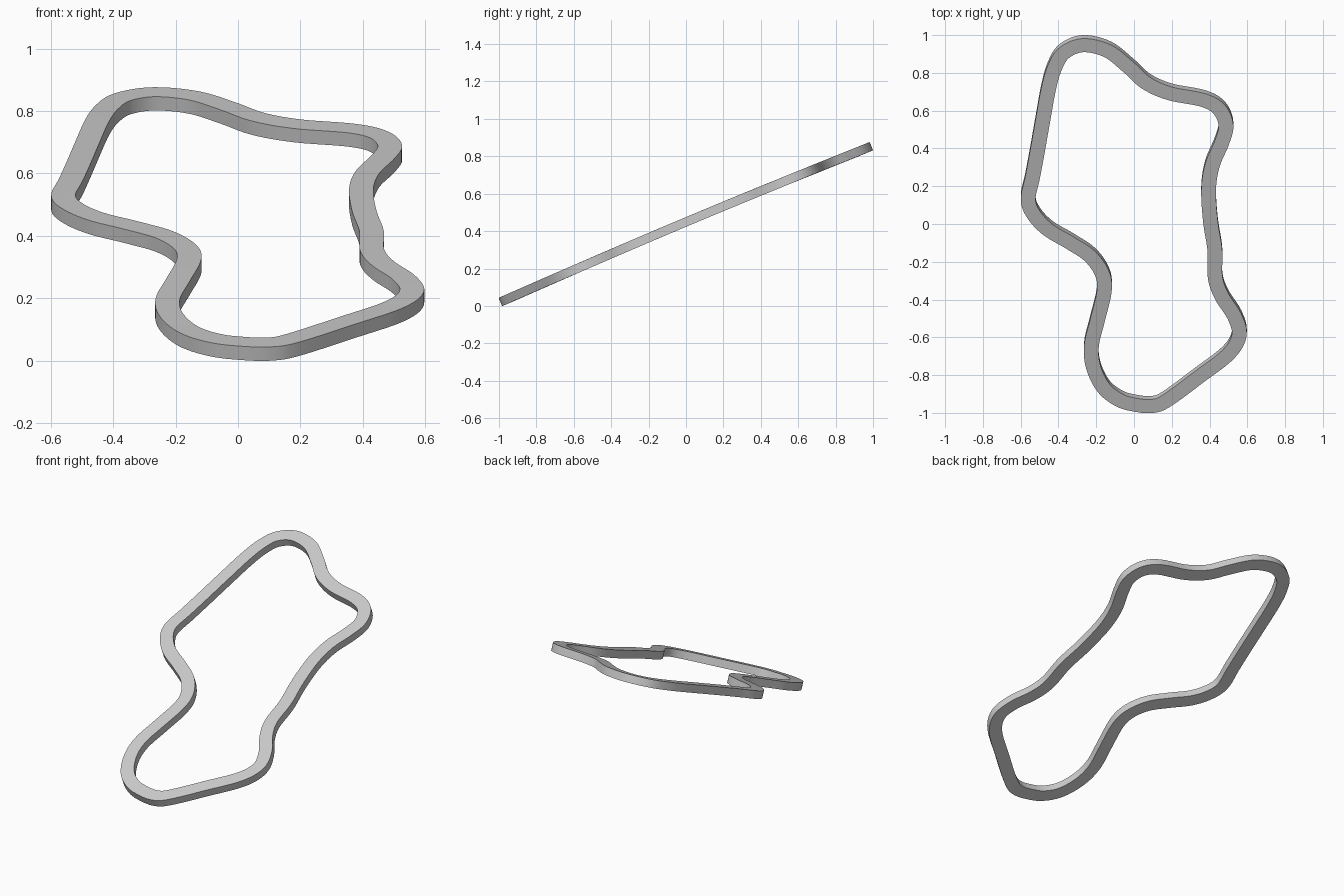
import bpy, bmesh, math
from mathutils import Vector

if "Cube" in bpy.data.objects:
    bpy.data.objects.remove(bpy.data.objects["Cube"])

# Plan of the centre line of the loop (x, y)
PLAN = [
    (-0.27, 0.955), (-0.37, 0.915), (-0.42, 0.835), (-0.452, 0.725),
    (-0.482, 0.56), (-0.51, 0.40), (-0.536, 0.26), (-0.56, 0.14),
    (-0.532, 0.06), (-0.457, -0.02), (-0.34, -0.09), (-0.235, -0.16),
    (-0.17, -0.25), (-0.157, -0.345), (-0.193, -0.50), (-0.225, -0.635),
    (-0.215, -0.75), (-0.16, -0.86), (-0.075, -0.925), (0.015, -0.95),
    (0.10, -0.955), (0.175, -0.925), (0.345, -0.80), (0.50, -0.68),
    (0.557, -0.58), (0.532, -0.48), (0.465, -0.375), (0.43, -0.275),
    (0.428, -0.13), (0.405, 0.02), (0.395, 0.19), (0.415, 0.32),
    (0.465, 0.44), (0.487, 0.53), (0.452, 0.615), (0.365, 0.665),
    (0.19, 0.70), (0.065, 0.755), (-0.03, 0.84), (-0.14, 0.925),
]
SLOPE = 0.42
HALF_WIDTH, HALF_THICK = 0.039, 0.024
STEPS = 6


def on_slope(x, y):
    """Lift a plan point on to the gently arched hillside."""
    t = (y + 0.955) / 1.91
    bulge = 0.011 * math.sin(math.pi * min(max(t, 0), 1))
    return Vector((x, y, 0.037 + SLOPE * (y + 0.955) + bulge))


def smooth_loop(points, steps):
    """Closed Catmull-Rom curve through the points."""
    n, out = len(points), []
    for i in range(n):
        a, b, c, d = (points[(i + k) % n] for k in (-1, 0, 1, 2))
        for s in range(steps):
            t = s / steps
            out.append(0.5 * (2 * b + (c - a) * t
                              + (2 * a - 5 * b + 4 * c - d) * t ** 2
                              + (3 * b - a - 3 * c + d) * t ** 3))
    return out


# Track ribbon: sweep a rectangle round the loop
path = smooth_loop([on_slope(*p) for p in PLAN], STEPS)
up = Vector((0, -SLOPE, 1)).normalized()
count = len(path)
bm = bmesh.new()
rings = []
for i, p in enumerate(path):
    tangent = path[(i + 1) % count] - path[i - 1]
    side = up.cross(tangent).normalized()
    rings.append([bm.verts.new(p + side * u * HALF_WIDTH + up * v * HALF_THICK)
                  for u, v in ((-1, -1), (1, -1), (1, 1), (-1, 1))])
for i in range(count):
    r, q = rings[i], rings[(i + 1) % count]
    for k in range(4):
        m = (k + 1) % 4
        bm.faces.new((r[k], r[m], q[m], q[k]))
bmesh.ops.recalc_face_normals(bm, faces=bm.faces)

mesh = bpy.data.meshes.new("track_loop")
bm.to_mesh(mesh)
bm.free()
track = bpy.data.objects.new("track_loop", mesh)
bpy.context.collection.objects.link(track)

grey = bpy.data.materials.new("light grey")
grey.diffuse_color = (0.6, 0.6, 0.6, 1)
grey.use_nodes = True
grey.node_tree.nodes["Principled BSDF"].inputs["Base Color"].default_value = grey.diffuse_color
mesh.materials.append(grey)

# Smooth along the bends, crisp along the four long edges
bpy.context.view_layer.objects.active = track
track.select_set(True)
bpy.ops.object.shade_smooth_by_angle(angle=math.radians(35))
